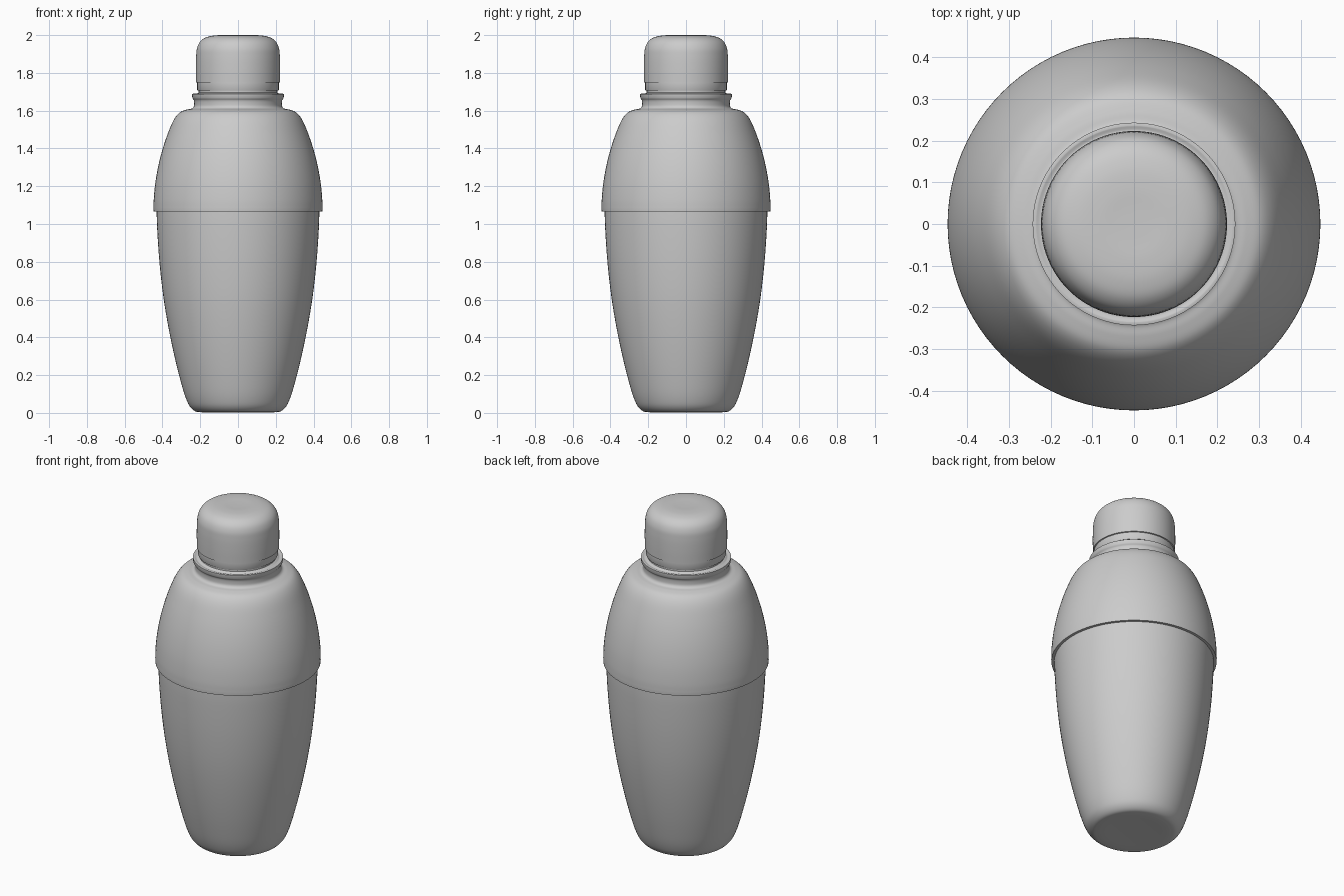
import bpy, bmesh, math
from mathutils import Vector

if "Cube" in bpy.data.objects:
    bpy.data.objects.remove(bpy.data.objects["Cube"])

SEGMENTS = 96


def smooth_run(points, steps=6):
    """Catmull-Rom curve through (radius, height) points."""
    p = [Vector(q) for q in points]
    if len(p) < 3:
        return p
    p = [2 * p[0] - p[1]] + p + [2 * p[-1] - p[-2]]
    out = []
    for a, b, c, d in zip(p, p[1:], p[2:], p[3:]):
        # centripetal-style tangents cope with uneven point spacing
        k0, k1, k2 = [max((v - u).length, 1e-5) ** 0.5 for u, v in ((a, b), (b, c), (c, d))]
        m1 = ((b - a) / k0 - (c - a) / (k0 + k1) + (c - b) / k1) * k1
        m2 = ((c - b) / k1 - (d - b) / (k1 + k2) + (d - c) / k2) * k1
        for i in range(steps):
            t = i / steps
            out.append((2*t**3 - 3*t**2 + 1) * b + (t**3 - 2*t**2 + t) * m1
                       + (3*t**2 - 2*t**3) * c + (t**3 - t**2) * m2)
    return out + [p[-2]]


def lathe(name, runs):
    """Revolve smooth runs joined at sharp corners around z."""
    profile = []
    for run in runs:
        profile += smooth_run(run)
    bm = bmesh.new()
    verts = [bm.verts.new((max(r, 0), 0, z)) for r, z in profile]
    edges = [bm.edges.new(pair) for pair in zip(verts, verts[1:])]
    bmesh.ops.spin(bm, geom=verts + edges, axis=(0, 0, 1), cent=(0, 0, 0),
                   angle=math.tau, steps=SEGMENTS, use_duplicate=False)
    bmesh.ops.remove_doubles(bm, verts=bm.verts, dist=1e-5)
    bmesh.ops.recalc_face_normals(bm, faces=bm.faces)
    mesh = bpy.data.meshes.new(name)
    bm.to_mesh(mesh)
    bm.free()
    obj = bpy.data.objects.new(name, mesh)
    bpy.context.collection.objects.link(obj)
    bpy.context.view_layer.objects.active = obj
    obj.select_set(True)
    bpy.ops.object.shade_smooth_by_angle(angle=math.radians(35))
    obj.select_set(False)


# Tapered cup with rounded foot, closed inside the shoulder
lathe("cup", [
    [(0, 0.005), (0.15, 0.005)],
    [(0.19, 0.003), (0.225, 0.008), (0.252, 0.03), (0.275, 0.075), (0.312, 0.2),
     (0.358, 0.4), (0.393, 0.6), (0.416, 0.8), (0.429, 1.0), (0.431, 1.09)],
    [(0, 1.09)],
])

# Domed shoulder with overlapping skirt, collar and strainer neck
lathe("shoulder", [
    [(0.425, 1.066), (0.446, 1.066)],
    [(0.447, 1.08), (0.446, 1.13), (0.436, 1.23), (0.412, 1.35), (0.375, 1.47),
     (0.335, 1.56), (0.305, 1.593), (0.27, 1.606), (0.243, 1.612), (0.234, 1.622),
     (0.232, 1.64), (0.234, 1.655), (0.239, 1.663)],
    [(0.242, 1.668), (0.243, 1.688)],
    [(0.236, 1.69), (0.224, 1.687), (0.216, 1.691)],
    [(0.208, 1.695), (0.208, 1.73)],
    [(0, 1.73)],
])

# Cap with recessed lower band and rounded top
lathe("cap", [
    [(0, 1.706), (0.214, 1.706)],
    [(0.216, 1.71), (0.216, 1.748)],
    [(0.222, 1.75), (0.223, 1.82), (0.2215, 1.89), (0.217, 1.93), (0.203, 1.962),
     (0.178, 1.984), (0.14, 1.996), (0.09, 2.0), (0.04, 1.999), (0, 1.9985)],
])
